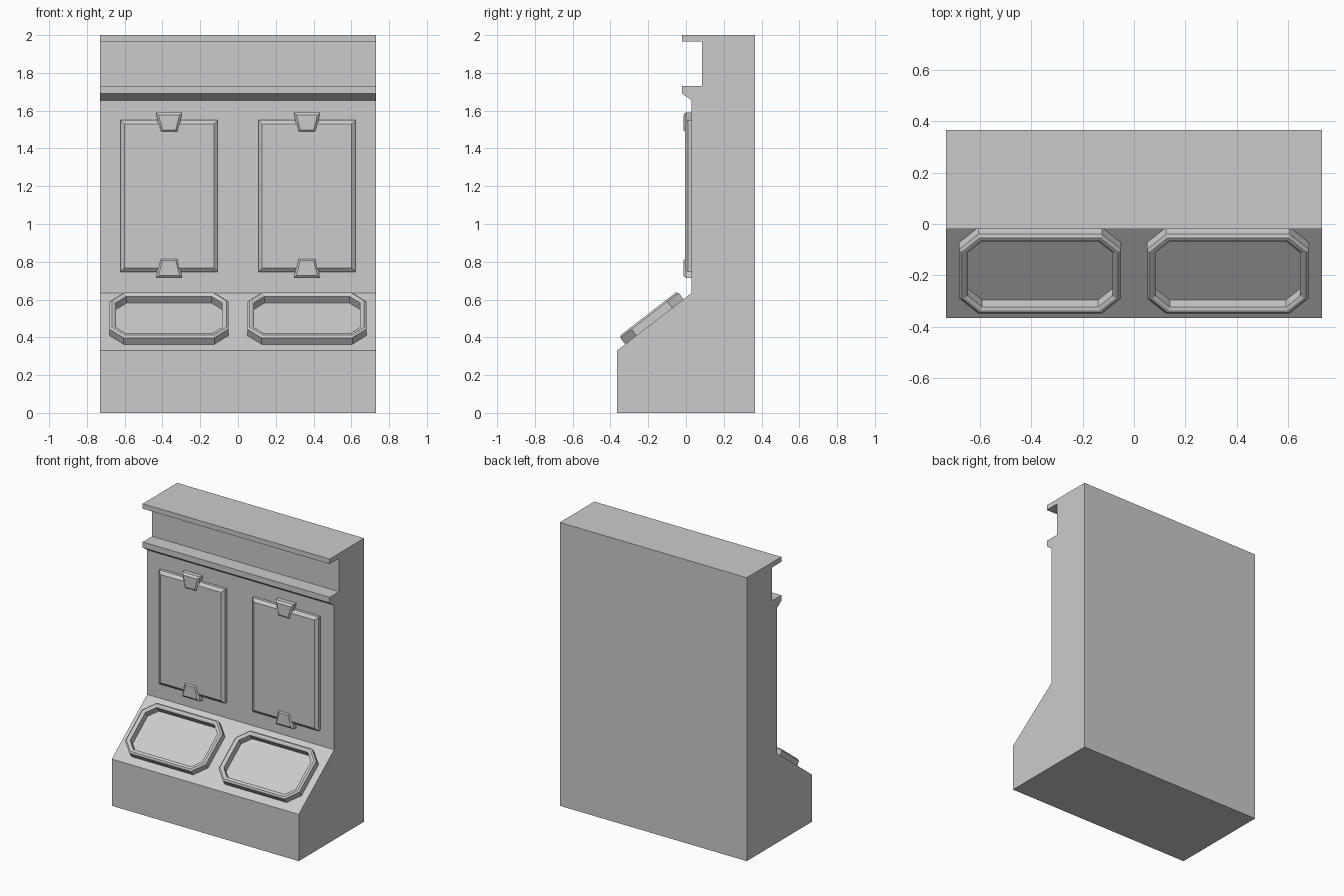
import bpy, bmesh
from math import atan2, pi, hypot
from mathutils import Matrix

if "Cube" in bpy.data.objects:
    bpy.data.objects.remove(bpy.data.objects["Cube"])


def loft(name, rings, matrix=Matrix(), closed=False):
    """Bridge stacked point rings; cap both ends, or join last ring to first."""
    bm = bmesh.new()
    loops = [[bm.verts.new(p) for p in ring] for ring in rings]
    n = len(loops[0])
    pairs = list(zip(loops, loops[1:]))
    if closed:
        pairs.append((loops[-1], loops[0]))
    else:
        bm.faces.new(loops[0][::-1])
        bm.faces.new(loops[-1])
    for a, b in pairs:
        for i in range(n):
            j = (i + 1) % n
            bm.faces.new((a[i], a[j], b[j], b[i]))
    bmesh.ops.recalc_face_normals(bm, faces=bm.faces)
    mesh = bpy.data.meshes.new(name)
    bm.to_mesh(mesh)
    bm.free()
    obj = bpy.data.objects.new(name, mesh)
    obj.matrix_world = matrix
    bpy.context.collection.objects.link(obj)
    return obj


def octagon(inset, z, w=0.315, h=0.195, c=0.075):
    w, h, c = w - inset, h - inset, c - 0.586 * inset
    return [(w, c - h, z), (w, h - c, z), (w - c, h, z), (c - w, h, z),
            (-w, h - c, z), (-w, c - h, z), (c - w, -h, z), (w - c, -h, z)]


def trapezoid(inset, z, low, high, h):
    low, high, h = low - inset, high - inset, h - inset
    return [(-low, -h, z), (low, -h, z), (high, h, z), (-high, h, z)]


def place(x, y, z, tilt):
    return Matrix.Translation((x, y, z)) @ Matrix.Rotation(tilt, 4, 'X')


# Cabinet body: side profile (y, z) extruded across the width
WALL = 0.03
LOW, HIGH = (-0.365, 0.33), (WALL, 0.635)
profile = [(-0.365, 0), (0.365, 0), (0.365, 2), (-0.02, 2), (-0.02, 1.965),
           (0.085, 1.965), (0.085, 1.73), (-0.02, 1.73), (-0.02, 1.69),
           (WALL, 1.655), HIGH, LOW]
loft("cabinet_body", [[(x, y, z) for y, z in profile] for x in (-0.73, 0.73)])

slope = atan2(HIGH[1] - LOW[1], HIGH[0] - LOW[0])
mid_y, mid_z = (LOW[0] + HIGH[0]) / 2, (LOW[1] + HIGH[1]) / 2

for side, x in (("left", -0.365), ("right", 0.365)):
    # Octagonal rim on the sloped console
    loft(side + "_console_rim",
         [octagon(0, -0.01), octagon(0, 0.043), octagon(0.012, 0.053),
          octagon(0.022, 0.053), octagon(0.034, 0.045), octagon(0.034, -0.01)],
         place(x, mid_y, mid_z, slope), closed=True)

    # Bevelled wall panel
    loft(side + "_wall_panel",
         [trapezoid(t, z, 0.257, 0.257, 0.402)
          for t, z in ((0, -0.01), (0, 0.02), (0.02, 0.036))],
         place(x, WALL, 1.148, pi / 2))

    # Tapered clips at the top and bottom of the panel
    for end, z, low, high in (("upper", 1.537, 0.049, 0.07),
                              ("lower", 0.767, 0.07, 0.049)):
        loft(f"{side}_{end}_clip",
             [trapezoid(t, d, low, high, 0.054)
              for t, d in ((0, -0.01), (0, 0.031), (0.014, 0.043))],
             place(x, WALL, z, pi / 2))
